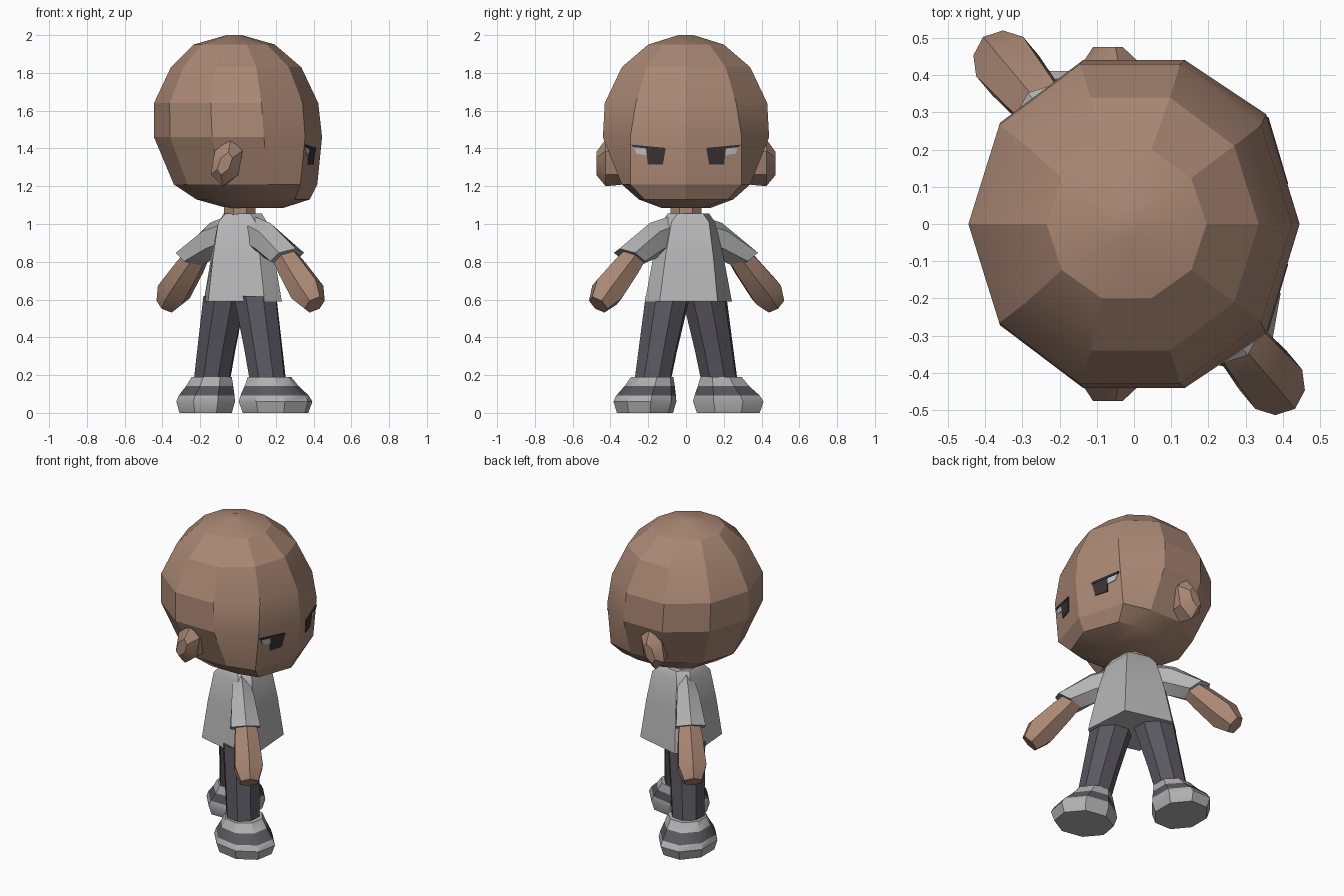
import bpy, bmesh, math
from mathutils import Vector, Matrix
from mathutils.bvhtree import BVHTree

if "Cube" in bpy.data.objects:
    bpy.data.objects.remove(bpy.data.objects["Cube"])


def material(name, r, g, b):
    m = bpy.data.materials.new(name)
    m.diffuse_color = (r, g, b, 1)
    m.use_nodes = True
    m.node_tree.nodes["Principled BSDF"].inputs["Base Color"].default_value = m.diffuse_color
    return m


SKIN = material("skin", 0.40, 0.245, 0.175)
SHIRT = material("shirt grey", 0.46, 0.46, 0.46)
PANTS = material("dark trousers", 0.10, 0.095, 0.115)
SHOE = material("shoe grey", 0.43, 0.43, 0.43)
DARK = material("eye dark", 0.042, 0.034, 0.036)
WHITE = material("eye white", 0.52, 0.55, 0.58)

# the body is turned 40 degrees relative to the head, which looks along +x
TURN = Matrix.Translation((0.01, 0, 0)) @ Matrix.Rotation(math.radians(40), 4, 'Z')
STILL = Matrix.Identity(4)


def ring(center, u, v, n, phase=0.0):
    """Points of an n-sided ellipse with half axes u and v."""
    c, u, v = Vector(center), Vector(u), Vector(v)
    angles = [math.tau * (i + phase) / n for i in range(n)]
    return [c + u * math.cos(a) + v * math.sin(a) for a in angles]


def loft(name, rings, mats, matrix=STILL, rule=None, soft=35):
    """Skin a stack of rings, cap both ends; rule(band, side) picks the material."""
    bm = bmesh.new()
    loops = [[bm.verts.new(matrix @ Vector(p)) for p in r] for r in rings]
    n = len(loops[0])
    for k in range(len(loops) - 1):
        for i in range(n):
            j = (i + 1) % n
            f = bm.faces.new((loops[k][i], loops[k][j], loops[k + 1][j], loops[k + 1][i]))
            if rule:
                f.material_index = rule(k, i)
    bm.faces.new(loops[0][::-1])
    bm.faces.new(loops[-1])
    bmesh.ops.recalc_face_normals(bm, faces=bm.faces)
    me = bpy.data.meshes.new(name)
    bm.to_mesh(me)
    bm.free()
    for m in mats:
        me.materials.append(m)
    ob = bpy.data.objects.new(name, me)
    bpy.context.collection.objects.link(ob)
    if soft:
        bpy.ops.object.select_all(action='DESELECT')
        ob.select_set(True)
        bpy.context.view_layer.objects.active = ob
        bpy.ops.object.shade_smooth_by_angle(angle=math.radians(soft))
    return ob


# head: faceted ball with the jaw pushed forward (z, centre x, half x, half y)
HEAD = [(1.085, 0.09, 0.15, 0.13), (1.13, 0.08, 0.30, 0.25), (1.21, 0.04, 0.38, 0.34),
        (1.46, 0.0, 0.445, 0.44), (1.64, -0.01, 0.435, 0.43), (1.83, -0.01, 0.345, 0.34),
        (1.95, -0.02, 0.215, 0.20), (2.0, -0.02, 0.04, 0.04)]
head_rings = [ring((x, 0, z), (a, 0, 0), (0, b / 0.951, 0), 10) for z, x, a, b in HEAD]
# flat face: move the corners beside its centre line
for k, x, y in ((1, 0.30, 0.22), (2, 0.33, 0.295), (3, 0.355, 0.295)):
    head_rings[k][1].xy = (x, y)
    head_rings[k][9].xy = (x, -y)
head = loft("head", head_rings, [SKIN], soft=22)
surface = BVHTree.FromPolygons([v.co for v in head.data.vertices],
                               [p.vertices[:] for p in head.data.polygons])


def face_plate(name, outline, mat, lift):
    """Flat plate laid on the face; outline is given as (y, z) corners."""
    pts = []
    for y, z in outline:
        hit = surface.ray_cast(Vector((2, y, z)), Vector((-1, 0, 0)))[0]
        pts.append(hit + Vector((lift, 0, 0)))
    loft(name, [[p - Vector((0.009, 0, 0)) for p in pts], pts], [mat], soft=0)


for side, s in (("left", 1), ("right", -1)):
    # eyes: white, pupil and slanted lid
    face_plate(side + "_eye_white", [(s * 0.19, 1.362), (s * 0.26, 1.372),
                                     (s * 0.282, 1.415), (s * 0.19, 1.405)], WHITE, 0.004)
    face_plate(side + "_pupil", [(s * 0.122, 1.315), (s * 0.202, 1.315),
                                 (s * 0.212, 1.405), (s * 0.108, 1.40)], DARK, 0.006)
    face_plate(side + "_eyelid", [(s * 0.108, 1.39), (s * 0.28, 1.407),
                                  (s * 0.288, 1.42), (s * 0.108, 1.403)], DARK, 0.008)

    # ear
    loft(side + "_ear", [ring((-0.06 - lean, s * y, z), (a, 0, 0), (0.02, 0, b), 6, 0.5)
                         for y, z, a, b, lean in ((0.32, 1.31, 0.06, 0.10, -0.02),
                                                  (0.425, 1.325, 0.085, 0.125, 0.0),
                                                  (0.475, 1.32, 0.035, 0.06, 0.01))], [SKIN])

    # sleeve, flaring toward its hem
    loft(side + "_sleeve", [ring((0, s * 0.08, 0.955), (0, 0, 0.095), (0.05, 0, 0), 6),
                            ring((0, s * 0.22, 0.915), (0, s * 0.03, 0.09), (0.075, 0, 0), 6),
                            ring((0, s * 0.39, 0.825), (0, s * 0.07, 0.045), (0.10, 0, 0), 6)],
         [SHIRT], TURN)

    # arm ending in a blunt mitten hand
    loft(side + "_arm", [ring((0.005, s * y, z), (0, s * r * 0.7, r * 0.7), (r, 0, 0), 6)
                         for y, z, r in ((0.33, 0.86, 0.062), (0.42, 0.77, 0.08),
                                         (0.55, 0.64, 0.095), (0.61, 0.573, 0.06))],
         [SKIN], TURN)

    # trouser leg
    loft(side + "_leg", [ring((0, s * y, z), (a, 0, 0), (0, b, 0), 8, 0.5)
                         for y, z, a, b in ((0.235, 0.15, 0.10, 0.10), (0.195, 0.33, 0.105, 0.108),
                                            (0.125, 0.62, 0.115, 0.127))], [PANTS], TURN)

    # shoe pointing outward, with a dark band
    t = math.radians(50)
    toe = Vector((math.cos(t), s * math.sin(t), 0))
    across = Vector((-s * math.sin(t), math.cos(t), 0))
    loft(side + "_shoe", [ring((0.005, s * y, z), toe * a, across * b, 8, 0.5)
                          for z, y, a, b in ((0.0, 0.288, 0.180, 0.150), (0.06, 0.288, 0.202, 0.168),
                                             (0.092, 0.28, 0.187, 0.16),
                                             (0.142, 0.255, 0.147, 0.135),
                                             (0.19, 0.238, 0.118, 0.115))],
         [SHOE, PANTS], TURN, lambda k, i: 1 if k == 2 else 0)

# shirt: six-sided with a ridge down chest and back (z, ridge, half width, half side)
SHIRT_RINGS = [(0.59, 0.24, 0.25, 0.06), (0.83, 0.205, 0.20, 0.05),
               (1.01, 0.17, 0.15, 0.04), (1.055, 0.12, 0.11, 0.04)]
loft("shirt", [[(f + 0.02, 0, z), (e + 0.02, w, z), (0.02 - e, w, z),
                (0.02 - f, 0, z), (0.02 - e, -w, z), (e + 0.02, -w, z)]
               for z, f, w, e in SHIRT_RINGS], [SHIRT], TURN)

# neck
loft("neck", [ring((0.01, 0, z), (0.09, 0, 0), (0, 0.09, 0), 8, 0.5)
              for z in (1.02, 1.14)], [SKIN])
